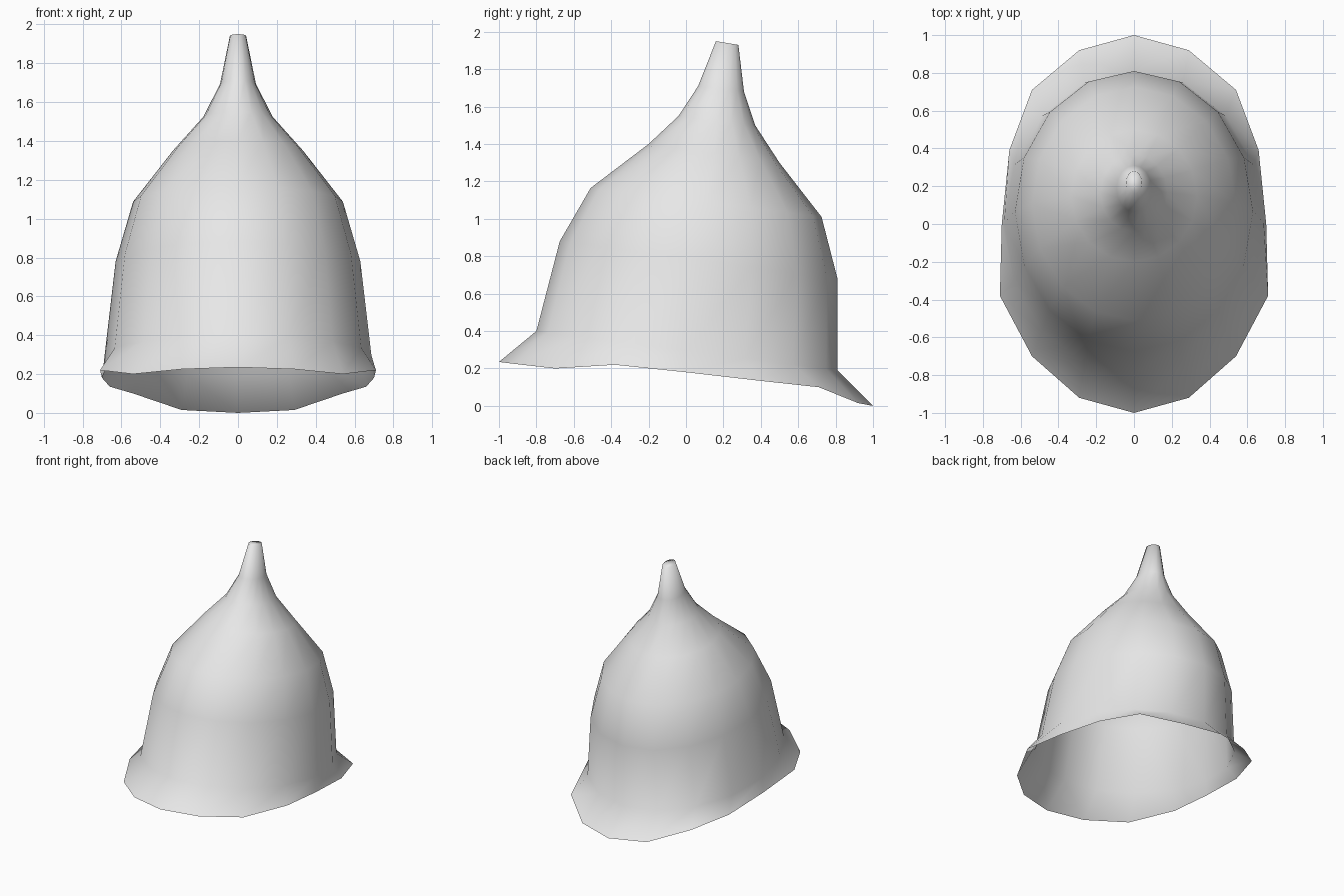
import bpy, bmesh, math

if "Cube" in bpy.data.objects:
    bpy.data.objects.remove(bpy.data.objects["Cube"])

SIDES = 16

# One plain grey material
grey = bpy.data.materials.new("plain grey")
grey.use_nodes = True
colour = (0.8, 0.8, 0.8, 1)
grey.diffuse_color = colour
grey.node_tree.nodes["Principled BSDF"].inputs["Base Color"].default_value = colour


def tilted_ring(front_y, front_z, back_y, back_z, half_width):
    """Ellipse whose plane leans from its front point to its back point."""
    points = []
    for i in range(SIDES):
        a = 2 * math.pi * i / SIDES
        t = (1 + math.cos(a)) / 2
        points.append((half_width * math.sin(a),
                       front_y + (back_y - front_y) * t,
                       front_z + (back_z - front_z) * t))
    return points


# Flared brim, left half from back to front, then mirrored
half_brim = [(0, 1, 0), (.29, .92, .015), (.54, .71, .10), (.66, .39, .135), (.70, 0, .18),
             (.71, -.38, .22), (.54, -.70, .20), (.29, -.92, .225), (0, -1, .235)]
brim = half_brim + [(-x, y, z) for x, y, z in half_brim[-2:0:-1]]

# Crown sections: front y, front z, back y, back z, half width
sections = [
    (-.80, .40, .81, .19, .687),
    (-.675, .88, .81, .68, .63),
    (-.51, 1.165, .725, 1.01, .54),
    (-.20, 1.40, .50, 1.30, .335),
    (-.04, 1.55, .37, 1.50, .178),
    (.065, 1.71, .31, 1.68, .092),
    (.16, 1.95, .28, 1.93, .042),
]

# Loft the open shell from brim to tip
bm = bmesh.new()
rings = [[bm.verts.new(p) for p in ring]
         for ring in [brim] + [tilted_ring(*s) for s in sections]]
for low, high in zip(rings, rings[1:]):
    for i in range(SIDES):
        j = (i + 1) % SIDES
        bm.faces.new((low[j], low[i], high[i], high[j]))
bm.faces.new(reversed(rings[-1]))  # tip cap
for face in bm.faces:
    face.smooth = True

mesh = bpy.data.meshes.new("helmet_shell")
bm.to_mesh(mesh)
bm.free()
mesh.materials.append(grey)
helmet = bpy.data.objects.new("helmet_shell", mesh)
bpy.context.collection.objects.link(helmet)
